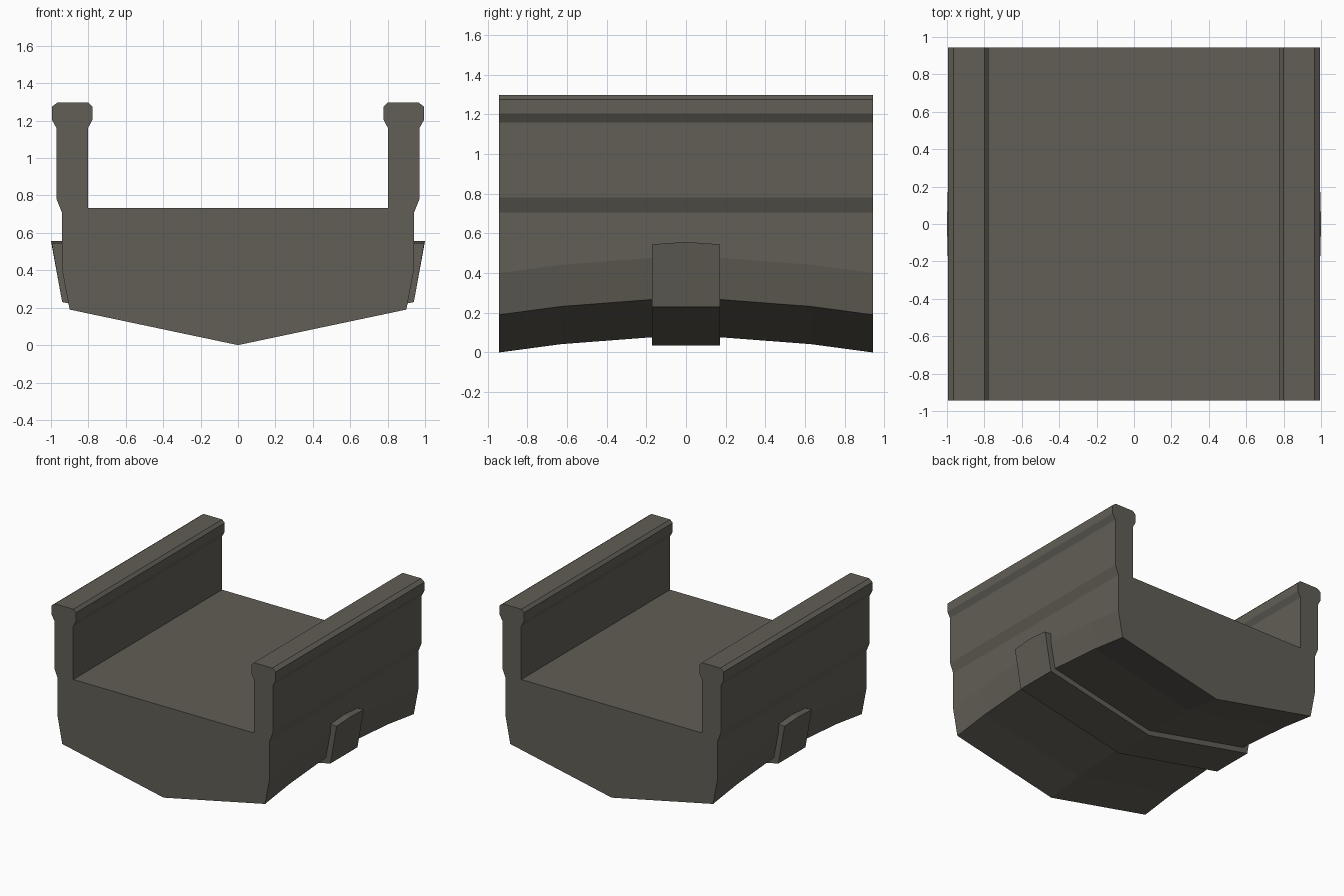
import bpy, bmesh

if "Cube" in bpy.data.objects:
    bpy.data.objects.remove(bpy.data.objects["Cube"])

stone = bpy.data.materials.new("warm grey stone")
stone.diffuse_color = (0.12, 0.112, 0.092, 1)
stone.use_nodes = True
stone.node_tree.nodes["Principled BSDF"].inputs["Base Color"].default_value = stone.diffuse_color


def mirror(half):
    """Right half profile starting on the centre line -> full left-to-right profile."""
    return [(-x, z) for x, z in reversed(half[1:])] + half


def skin(bm, rings, closed):
    """Bridge successive rings of 3D points and return their vertices."""
    vs = [[bm.verts.new(p) for p in r] for r in rings]
    n = len(rings[0])
    for a, b in zip(vs, vs[1:]):
        for i in range(n if closed else n - 1):
            j = (i + 1) % n
            bm.faces.new((a[i], a[j], b[j], b[i]))
    return vs


def finish(bm, name):
    bmesh.ops.recalc_face_normals(bm, faces=bm.faces[:])
    me = bpy.data.meshes.new(name)
    bm.to_mesh(me)
    bm.free()
    me.materials.append(stone)
    bpy.context.collection.objects.link(bpy.data.objects.new(name, me))


# Bridge span: deck, keeled underside and parapets, with a gently arched bottom
under = [(0, 0), (0.9, 0.19), (0.94, 0.40)]
upper = [(0.94, 0.705), (0.97, 0.78), (0.97, 1.16), (0.995, 1.205),
         (0.995, 1.275), (0.965, 1.297), (0.80, 1.297), (0.778, 1.275),
         (0.778, 1.205), (0.802, 1.16), (0.802, 0.733)]
arch = [(-0.943, 0), (-0.63, 0.042), (-0.17, 0.077), (0.17, 0.077),
        (0.63, 0.042), (0.943, 0)]
rings = []
for y, lift in arch:
    half = [(x, z + lift) for x, z in under] + upper
    rings.append([(x, y, z) for x, z in mirror(half)])
bm = bmesh.new()
vs = skin(bm, rings, True)
bm.faces.new(vs[0])
bm.faces.new(vs[-1])
finish(bm, "bridge_span")

# Cross rib wrapping under the middle; its inner edge is sunk into the span
rings = []
for y, top, inner in ((-0.172, 0.545, True), (-0.172, 0.545, False),
                      (0, 0.557, False),
                      (0.172, 0.545, False), (0.172, 0.545, True)):
    if inner:
        half = [(0, 0.12), (0.88, 0.29), (0.93, top)]
    else:
        half = [(0, 0.035), (0.94, 0.23), (1.0 if y == 0 else 0.996, top)]
    rings.append([(x, y, z) for x, z in mirror(half)])
bm = bmesh.new()
vs = skin(bm, rings, False)
# Sloped tops of the two rib ends
for k, side in ((0, -1), (-1, 1)):
    mid = bm.verts.new((0.93 * side, 0, 0.557))
    bm.faces.new((vs[0][k], vs[1][k], vs[2][k], mid))
    bm.faces.new((mid, vs[2][k], vs[3][k], vs[4][k]))
finish(bm, "cross_rib")
